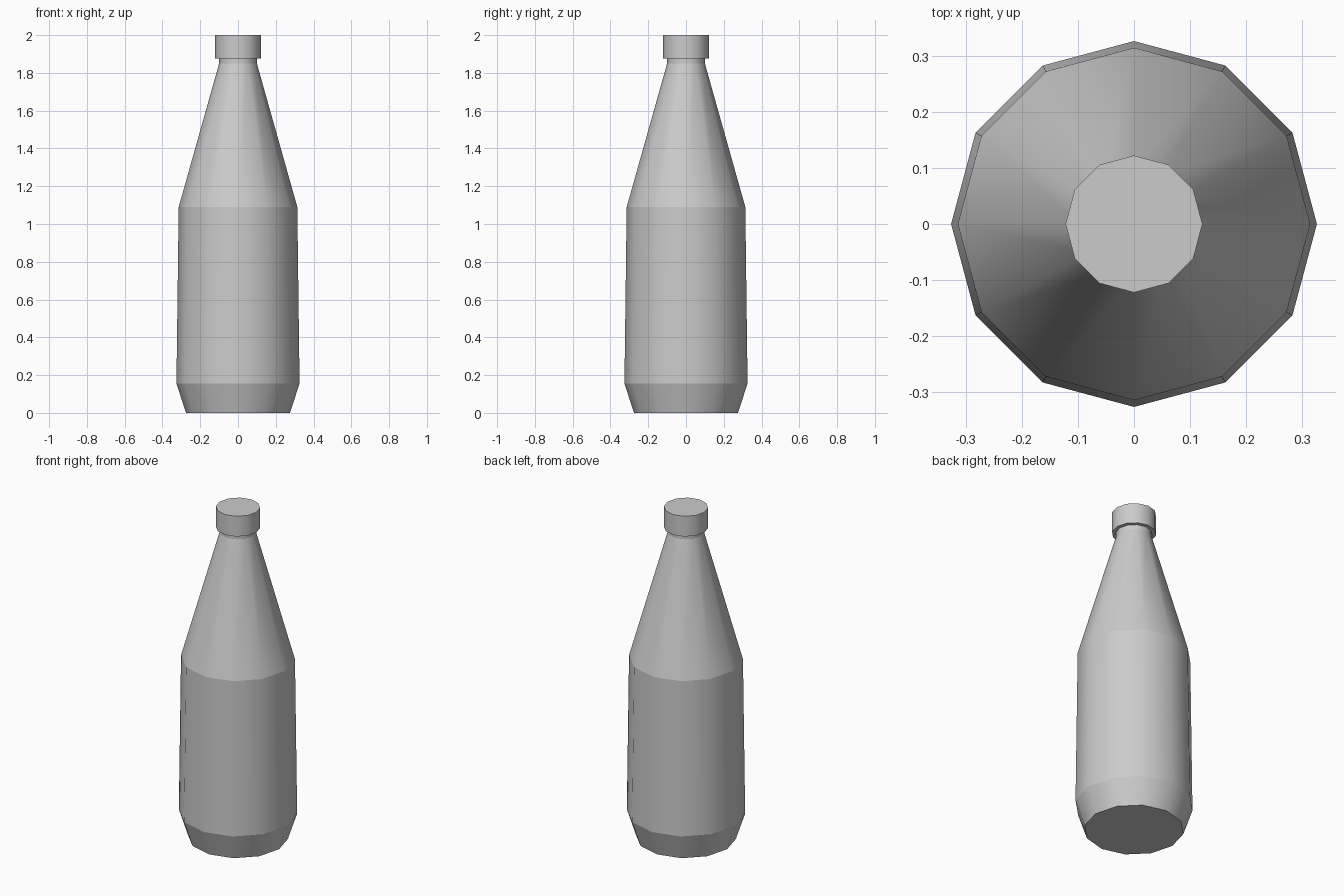
import bpy, bmesh
from math import cos, sin, pi

if "Cube" in bpy.data.objects:
    bpy.data.objects.remove(bpy.data.objects["Cube"])

SIDES = 12


def lathe(name, profile, cap_top=True):
    """Spin (radius, z) points into a 12-sided solid, smooth around, crisp at rings."""
    bm = bmesh.new()
    rings = [[bm.verts.new((r * cos(2 * pi * i / SIDES), r * sin(2 * pi * i / SIDES), z))
              for i in range(SIDES)] for r, z in profile]
    for low, high in zip(rings, rings[1:]):
        for i in range(SIDES):
            j = (i + 1) % SIDES
            bm.faces.new((low[i], low[j], high[j], high[i])).smooth = True
    bm.faces.new(rings[0][::-1])
    if cap_top:
        bm.faces.new(rings[-1])
    for e in bm.edges:
        if abs(e.verts[0].co.z - e.verts[1].co.z) < 1e-5:
            e.smooth = False
    mesh = bpy.data.meshes.new(name)
    bm.to_mesh(mesh)
    bm.free()
    obj = bpy.data.objects.new(name, mesh)
    bpy.context.collection.objects.link(obj)
    return obj


# Bottle body: tapered foot, barrel, sloping shoulder, short neck (hidden end left open)
lathe("bottle_body", [(0.275, 0), (0.326, 0.155), (0.314, 1.09),
                      (0.10, 1.85), (0.10, 1.877)], cap_top=False)

# Cap
lathe("bottle_cap", [(0.122, 1.877), (0.122, 2.0)])
